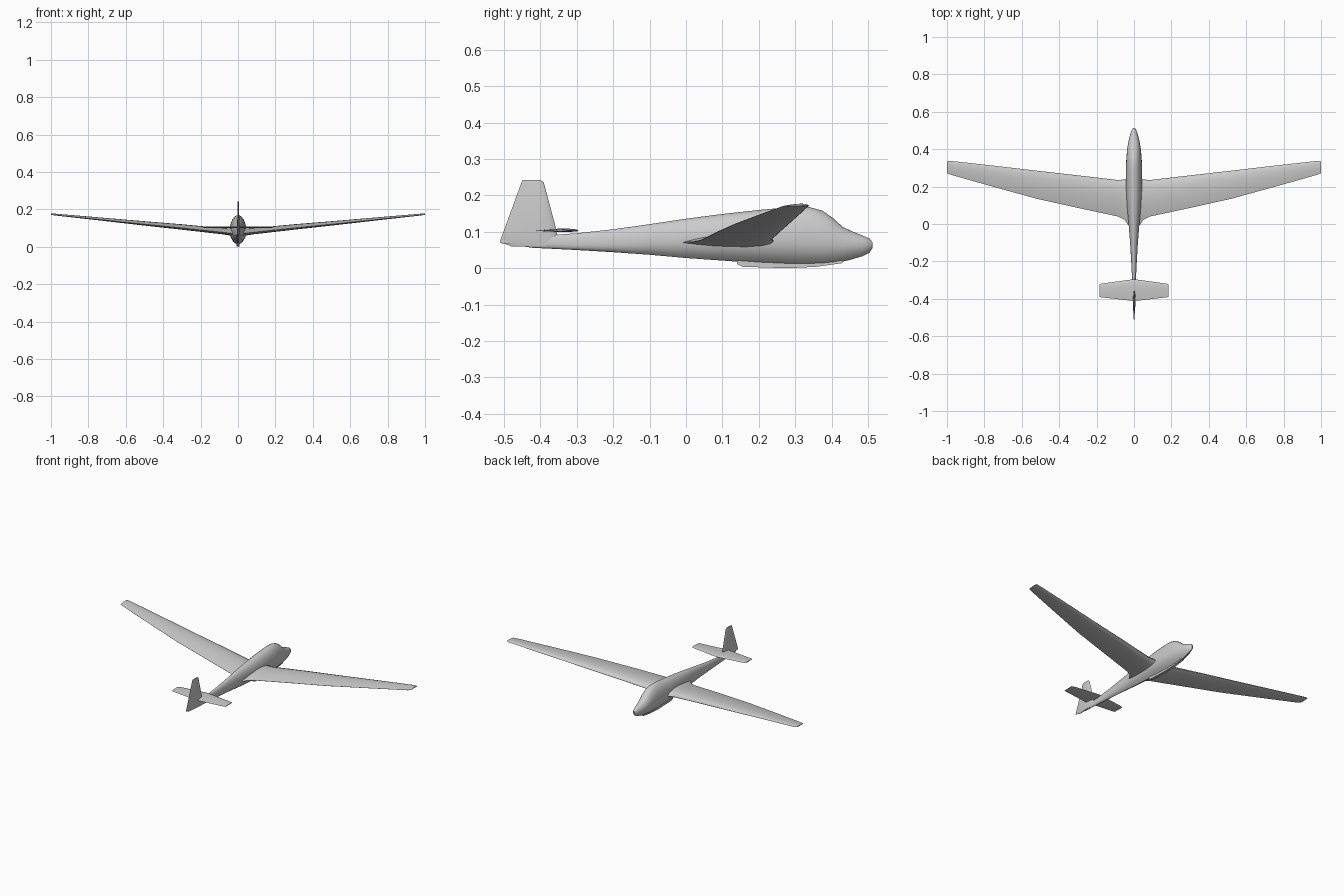
import bpy, bmesh, math
from mathutils import Vector

cube = bpy.data.objects.get("Cube")
if cube:
    bpy.data.objects.remove(cube)

paint = bpy.data.materials.new("light grey paint")
paint.use_nodes = True
paint.diffuse_color = (0.6, 0.6, 0.6, 1)
paint.node_tree.nodes["Principled BSDF"].inputs["Base Color"].default_value = paint.diffuse_color


def loft(name, rings, angle=35, mirror=False):
    """Skin a list of equal-length closed rings and cap both ends."""
    bm = bmesh.new()
    loops = [[bm.verts.new(p) for p in ring] for ring in rings]
    n = len(loops[0])
    for a, b in zip(loops, loops[1:]):
        for i in range(n):
            j = (i + 1) % n
            bm.faces.new((a[i], a[j], b[j], b[i]))
    bm.faces.new(loops[0])
    bm.faces.new(loops[-1])
    bmesh.ops.recalc_face_normals(bm, faces=bm.faces)
    mesh = bpy.data.meshes.new(name)
    bm.to_mesh(mesh)
    bm.free()
    mesh.materials.append(paint)
    ob = bpy.data.objects.new(name, mesh)
    bpy.context.collection.objects.link(ob)
    if mirror:
        ob.modifiers.new("Mirror", "MIRROR").use_clip = True
    bpy.context.view_layer.objects.active = ob
    ob.select_set(True)
    bpy.ops.object.shade_smooth_by_angle(angle=math.radians(angle))
    ob.select_set(False)
    return ob


def hull_ring(y, bottom, chine, top, w):
    """V-shaped keel below a hard chine, oval body above it."""
    belly = (bottom + chine) / 2
    half = [(w * 0.10, bottom), (w * 0.58, belly - 0.1 * (chine - bottom)), (w * 0.9, chine)]
    for k in range(1, 9):
        t = math.radians(-25 + 115 * k / 8)
        f = (math.sin(t) + 0.423) / 1.423
        half.append((w * math.cos(t), chine + f * (top - chine)))
    left = [(-x, z) for x, z in reversed(half[:-1])]
    return [(x, y, z) for x, z in half + left]


# Fuselage: station, keel, chine, spine, half width
stations = [
    (0.512, 0.055, 0.062, 0.072, 0.004), (0.505, 0.043, 0.056, 0.081, 0.011),
    (0.485, 0.033, 0.052, 0.090, 0.019), (0.455, 0.024, 0.050, 0.102, 0.027),
    (0.430, 0.018, 0.049, 0.114, 0.032), (0.405, 0.014, 0.049, 0.137, 0.036),
    (0.375, 0.011, 0.049, 0.158, 0.039), (0.335, 0.010, 0.050, 0.169, 0.042),
    (0.290, 0.010, 0.051, 0.168, 0.044), (0.200, 0.014, 0.054, 0.160, 0.044),
    (0.100, 0.021, 0.057, 0.149, 0.038), (0.000, 0.028, 0.058, 0.136, 0.029),
    (-0.10, 0.037, 0.058, 0.121, 0.021), (-0.20, 0.044, 0.057, 0.107, 0.015),
    (-0.30, 0.050, 0.058, 0.096, 0.010), (-0.42, 0.056, 0.062, 0.088, 0.006),
    (-0.51, 0.069, 0.071, 0.076, 0.002)]
loft("fuselage", [hull_ring(*s) for s in stations])


def airfoil(lead, trail, thick, up, n=8):
    """Closed wing section between two points, thickened along up."""
    lead, trail, up = Vector(lead), Vector(trail), Vector(up)
    upper, lower = [], []
    for k in range(n + 1):
        u = (1 - math.cos(math.pi * k / n)) / 2
        h = 2.6 * thick * (math.sqrt(u) * (1 - u)) * 0.5
        p = lead.lerp(trail, u)
        upper.append(p + up * (h * 1.3 + thick * 0.02))
        lower.append(p - up * (h * 0.7 + thick * 0.02))
    return upper + lower[::-1]


# Wings: span station, leading edge y, trailing edge y, height, thickness
wing = [(0.0, 0.250, -0.02, 0.070, 0.040), (0.032, 0.245, -0.005, 0.071, 0.040),
        (0.050, 0.238, 0.022, 0.073, 0.036), (0.085, 0.235, 0.040, 0.077, 0.032),
        (0.30, 0.260, 0.086, 0.100, 0.028), (0.52, 0.285, 0.135, 0.122, 0.022),
        (0.76, 0.313, 0.201, 0.147, 0.015), (0.985, 0.338, 0.265, 0.170, 0.009),
        (1.0, 0.335, 0.272, 0.172, 0.005)]
loft("wings", [airfoil((x, le, z + 0.002), (x, te, z), t, (0, 0, 1))
               for x, le, te, z, t in wing], 40, True)

# Horizontal stabilizer
tail = [(0.0, -0.295, -0.412, 0.009), (0.175, -0.319, -0.392, 0.006),
        (0.185, -0.324, -0.389, 0.004)]
loft("stabilizer", [airfoil((x, le, 0.103), (x, te, 0.103), t, (0, 0, 1))
                    for x, le, te, t in tail], 40, True)

# Upright fin and rudder
fin = [(0.060, -0.350, -0.480, 0.010), (0.073, -0.352, -0.512, 0.012),
       (0.105, -0.356, -0.500, 0.012), (0.236, -0.391, -0.452, 0.008),
       (0.243, -0.400, -0.449, 0.005)]
loft("tail_fin", [airfoil((0, le, z), (0, te, z), t, (1, 0, 0))
                  for z, le, te, t in fin], 40)

# Landing skid under the keel
skid = [(0.140, 0.012, 0.020), (0.155, 0.004, 0.022), (0.28, 0.0, 0.020),
        (0.36, 0.004, 0.020), (0.43, 0.014, 0.024)]
loft("landing_skid", [[(-0.008, y, a), (0.008, y, a), (0.008, y, b), (-0.008, y, b)]
                      for y, a, b in skid])
